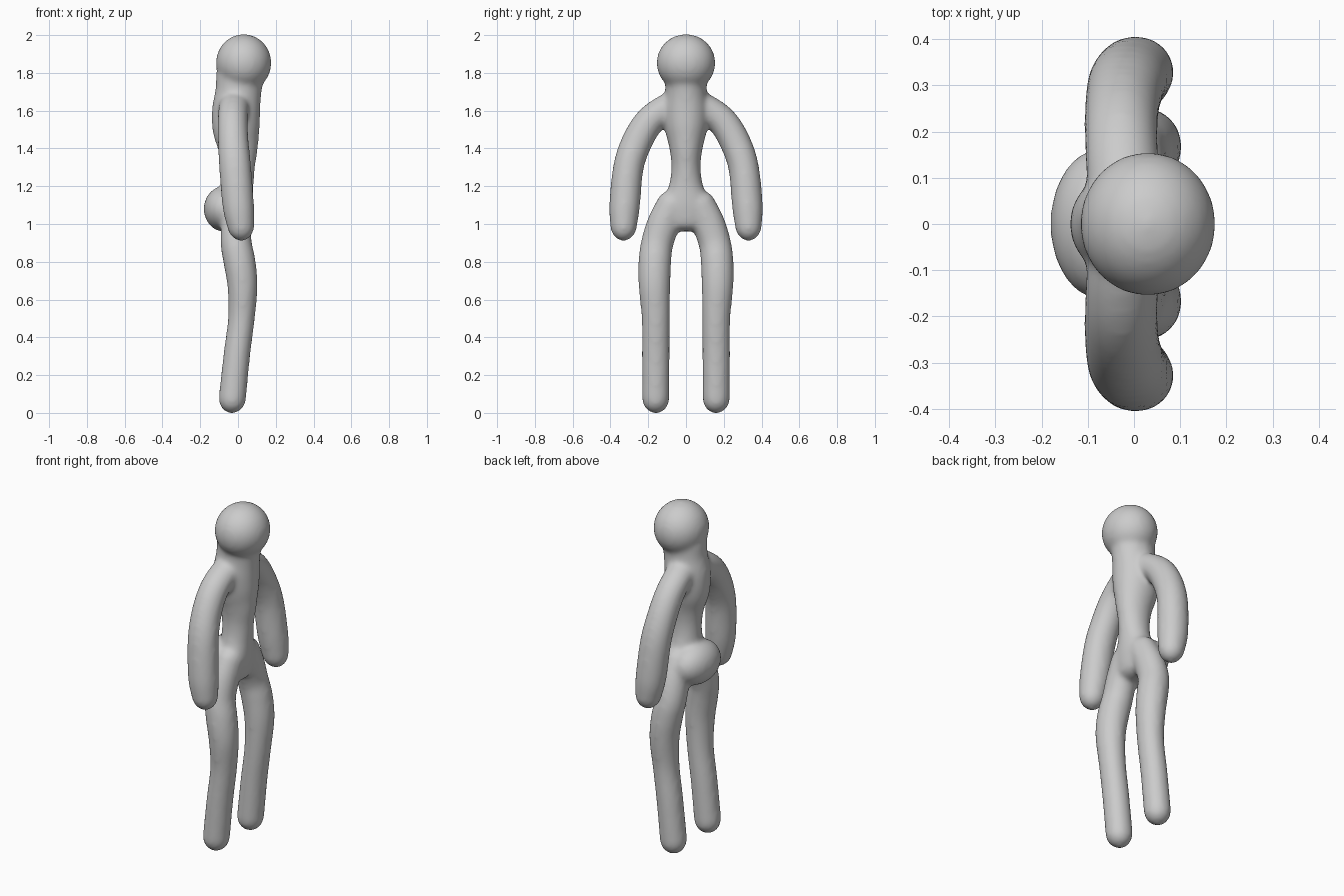
import bpy, bmesh, math
from mathutils import Vector, Matrix

if "Cube" in bpy.data.objects:
    bpy.data.objects.remove(bpy.data.objects["Cube"])

SEG = 32
bm = bmesh.new()


def spline(a, b, c, d, t):
    # Catmull-Rom interpolation of one value
    return 0.5 * (2*b + (c-a)*t + (2*a-5*b+4*c-d)*t*t + (3*b-a-3*c+d)*t**3)


def tube(stations, cap_start=0.05, cap_end=0.05, side=1, steps=6):
    """Loft ellipses along stations of (x, y, z, x radius, cross radius)."""
    st = [stations[0]] + list(stations) + [stations[-1]]
    rows = []
    for i in range(1, len(st) - 2):
        for k in range(steps):
            rows.append([spline(*v, k/steps) for v in zip(*st[i-1:i+3])])
    rows.append(list(stations[-1]))
    pts = [Vector(r[:3]) for r in rows]
    frames = []
    for i, r in enumerate(rows):
        t = (pts[min(i+1, len(pts)-1)] - pts[max(i-1, 0)]).normalized()
        frames.append((pts[i], t, r[3], r[4]))

    # rounded caps
    def cap(frame, length, sign):
        p, t, a, b = frame
        angles = [math.radians(g) for g in (20, 40, 60, 75, 86)]
        return [(p + t*sign*length*math.sin(g), t, a*math.cos(g), b*math.cos(g)) for g in angles]
    frames = cap(frames[0], cap_start, -1)[::-1] + frames + cap(frames[-1], cap_end, 1)

    rings = []
    for p, t, a, b in frames:
        u = (Vector((1, 0, 0)) - t*t.x).normalized()
        v = t.cross(u)
        ring = []
        for j in range(SEG):
            g = 2*math.pi*j/SEG
            q = p + u*a*math.cos(g) + v*b*math.sin(g)
            ring.append(bm.verts.new((q.x, q.y*side, q.z)))
        rings.append(ring)
    faces = []
    for r0, r1 in zip(rings, rings[1:]):
        for j in range(SEG):
            k = (j+1) % SEG
            faces.append(bm.faces.new((r0[j], r0[k], r1[k], r1[j])))
    faces.append(bm.faces.new(rings[0][::-1]))
    faces.append(bm.faces.new(rings[-1]))
    bmesh.ops.recalc_face_normals(bm, faces=faces)


def ellipsoid(center, radii):
    m = Matrix.Translation(center) @ Matrix.Diagonal((*radii, 1))
    bmesh.ops.create_uvsphere(bm, u_segments=40, v_segments=24, radius=1, matrix=m)


# head and seat
ellipsoid((0.030, 0, 1.853), (0.147, 0.156, 0.152))
ellipsoid((-0.070, 0, 1.08), (0.112, 0.165, 0.122))

# torso, from hips to neck
tube([(-0.005, 0, 1.02, 0.075, 0.13), (0, 0, 1.10, 0.080, 0.135),
      (-0.003, 0, 1.20, 0.085, 0.092), (0, 0, 1.30, 0.090, 0.078),
      (0, 0, 1.40, 0.106, 0.088), (-0.010, 0, 1.50, 0.125, 0.112),
      (-0.010, 0, 1.60, 0.128, 0.120), (0.002, 0, 1.70, 0.122, 0.110),
      (0.010, 0, 1.78, 0.128, 0.110)], 0.06, 0.05)

for s in (1, -1):
    # leg
    tube([(-0.030, 0.16, 0.075, 0.073, 0.073), (-0.007, 0.16, 0.30, 0.071, 0.074),
          (0.018, 0.16, 0.50, 0.071, 0.075), (0.024, 0.167, 0.67, 0.080, 0.084),
          (0.008, 0.165, 0.80, 0.085, 0.087), (-0.010, 0.152, 0.90, 0.083, 0.086),
          (-0.008, 0.115, 1.01, 0.080, 0.088), (0, 0.065, 1.11, 0.075, 0.085)], 0.078, 0.05, s)
    # arm, from hand to shoulder
    tube([(0.014, 0.33, 0.995, 0.073, 0.072), (0.001, 0.325, 1.10, 0.084, 0.082),
          (-0.015, 0.305, 1.30, 0.085, 0.081), (-0.025, 0.262, 1.43, 0.082, 0.082),
          (-0.028, 0.200, 1.535, 0.080, 0.080), (-0.025, 0.125, 1.600, 0.080, 0.076),
          (-0.015, 0.040, 1.645, 0.080, 0.072)], 0.086, 0.05, s)

mesh = bpy.data.meshes.new("body")
bm.to_mesh(mesh)
bm.free()
body = bpy.data.objects.new("body", mesh)
bpy.context.collection.objects.link(body)

# single plain colour
grey = bpy.data.materials.new("light grey")
grey.diffuse_color = (0.6, 0.6, 0.6, 1)
grey.use_nodes = True
grey.node_tree.nodes["Principled BSDF"].inputs["Base Color"].default_value = grey.diffuse_color
mesh.materials.append(grey)

# fuse all parts into one skin and soften the joins
remesh = body.modifiers.new("fuse", 'REMESH')
remesh.mode = 'VOXEL'
remesh.voxel_size = 0.012
remesh.use_smooth_shade = True
smooth = body.modifiers.new("soften", 'SMOOTH')
smooth.factor = 0.5
smooth.iterations = 16
